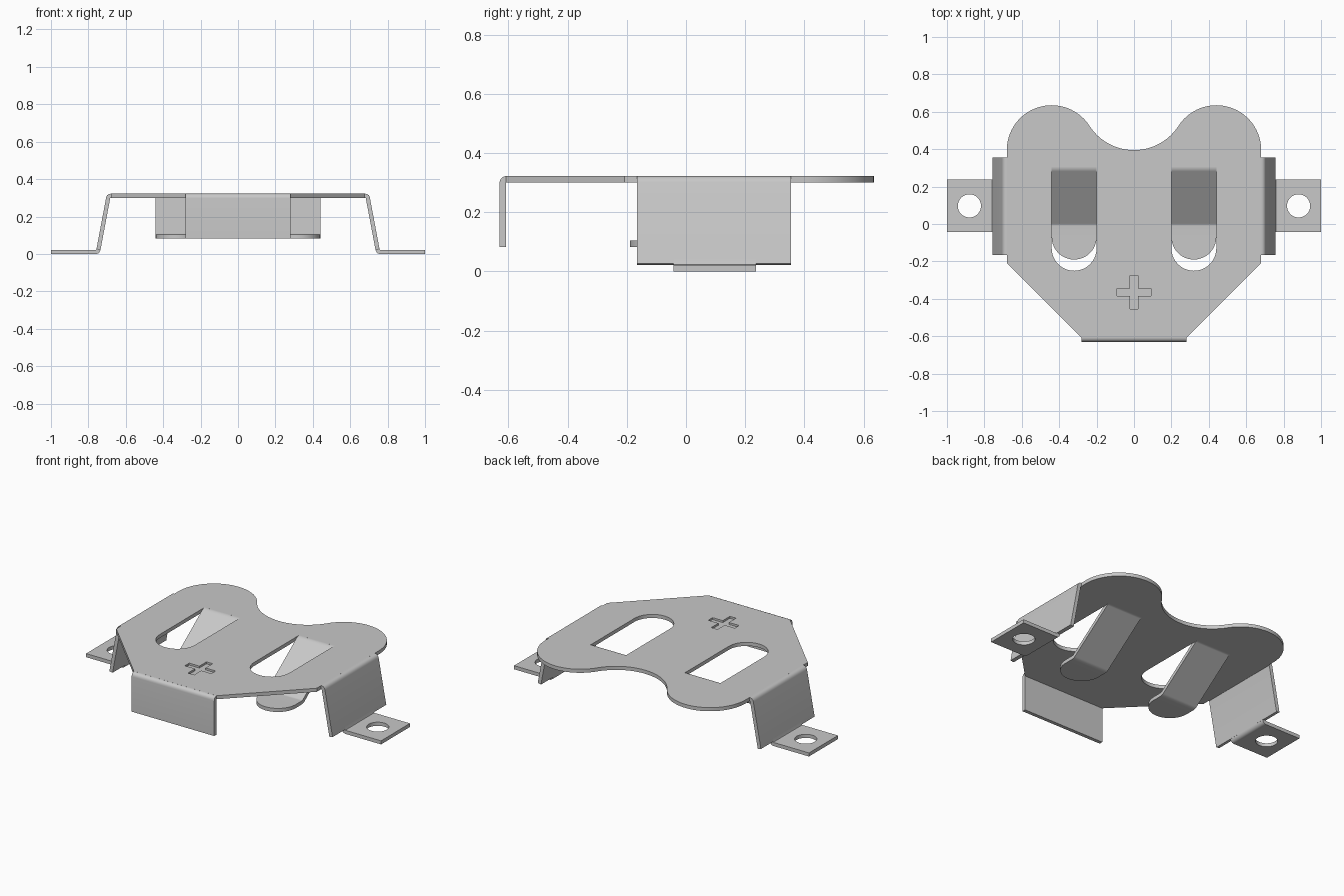
import bpy, bmesh, math
from mathutils import Vector

cube = bpy.data.objects.get("Cube")
if cube:
    bpy.data.objects.remove(cube, do_unlink=True)

T = 0.022            # sheet thickness
TOP = 0.322          # top of the main plate
MID = TOP - T / 2    # middle of the main sheet

metal = bpy.data.materials.new("grey metal")
metal.use_nodes = True
GREY = (0.58, 0.58, 0.58, 1)
metal.diffuse_color = GREY
metal.node_tree.nodes["Principled BSDF"].inputs["Base Color"].default_value = GREY


def activate(ob):
    bpy.ops.object.select_all(action='DESELECT')
    ob.select_set(True)
    bpy.context.view_layer.objects.active = ob


def finish(ob):
    """Bake modifiers, weld, fix normals and shade."""
    activate(ob)
    bpy.ops.object.convert(target='MESH')
    bm = bmesh.new()
    bm.from_mesh(ob.data)
    bmesh.ops.remove_doubles(bm, verts=bm.verts, dist=1e-5)
    bmesh.ops.recalc_face_normals(bm, faces=bm.faces)
    bm.to_mesh(ob.data)
    bm.free()
    ob.data.materials.clear()
    ob.data.materials.append(metal)
    bpy.ops.object.shade_smooth_by_angle(angle=math.radians(30))
    return ob


def arc(cx, cy, r, a0, a1, n):
    return [(cx + r * math.cos(math.radians(a0 + (a1 - a0) * i / n)),
             cy + r * math.sin(math.radians(a0 + (a1 - a0) * i / n))) for i in range(n + 1)]


def flat_sheet(name, rings, z0, z1):
    """Flat sheet from an outline followed by its holes."""
    cu = bpy.data.curves.new(name, 'CURVE')
    cu.dimensions = '2D'
    cu.fill_mode = 'BOTH'
    cu.extrude = (z1 - z0) / 2
    for ring in rings:
        sp = cu.splines.new('POLY')
        sp.points.add(len(ring) - 1)
        for p, (x, y) in zip(sp.points, ring):
            p.co = (x, y, 0, 1)
        sp.use_cyclic_u = True
    ob = bpy.data.objects.new(name, cu)
    ob.location.z = (z0 + z1) / 2
    bpy.context.collection.objects.link(ob)
    return finish(ob)


def bend(path, d, n=5):
    """Round the inner corners of a 2D path, starting d before each corner."""
    pts = [Vector(p) for p in path]
    out = [pts[0]]
    for a, b, c in zip(pts, pts[1:], pts[2:]):
        s = b + (a - b).normalized() * d
        e = b + (c - b).normalized() * d
        for i in range(n + 1):
            t = i / n
            out.append(s * (1 - t) ** 2 + b * 2 * t * (1 - t) + e * t * t)
    return out + [pts[-1]]


def ribbon(name, rows):
    """Bent strip of sheet from pairs of edge points."""
    me = bpy.data.meshes.new(name)
    verts = [p for row in rows for p in row]
    faces = [(2 * i, 2 * i + 1, 2 * i + 3, 2 * i + 2) for i in range(len(rows) - 1)]
    me.from_pydata(verts, [], faces)
    ob = bpy.data.objects.new(name, me)
    bpy.context.collection.objects.link(ob)
    mod = ob.modifiers.new("thickness", 'SOLIDIFY')
    mod.thickness = T
    mod.offset = 0
    mod.use_even_offset = True
    return finish(ob)


# Main plate: two round lobes joined by a tangent hollow, tapering to the front
LX, LY, LR = 0.44, 0.395, 0.24
R = (LX ** 2 - LR ** 2) / (2 * LR)
turn = math.degrees(math.atan2(R, LX))
half = [(0.28, -0.608), (0.68, -0.208)]
half += arc(LX, LY, LR, 0, 180 - turn, 28)
half += arc(0, LY + R, R, -turn, -90, 12)[1:]
outline = half + [(-x, y) for x, y in reversed(half[:-1])]
slots = []
for s in (1, -1):
    slots.append([(s * 0.20, 0.305)] +
                 [(s * x, y) for x, y in arc(0.32, -0.13, 0.12, 180, 360, 20)] +
                 [(s * 0.44, 0.305)])
plate = flat_sheet("main_plate", [outline] + slots, TOP - T, TOP)

# Shallow cross-shaped recess near the front
L, W, CY = 0.09, 0.021, -0.365
cross = [(L, -W), (L, W), (W, W), (W, L), (-W, L), (-W, W),
         (-L, W), (-L, -W), (-W, -W), (-W, -L), (W, -L), (W, -W)]
cutter = flat_sheet("cross_cutter", [[(x, y + CY) for x, y in cross]], TOP - 0.012, TOP + 0.03)
cutter.hide_render = True
cut = plate.modifiers.new("recess", 'BOOLEAN')
cut.operation = 'DIFFERENCE'
cut.solver = 'EXACT'
cut.object = cutter
finish(plate)
bpy.data.objects.remove(cutter, do_unlink=True)

# Front lip folded straight down
lip = bend([(-0.600, MID), (-0.619, MID), (-0.619, 0.083)], 0.014)
ribbon("front_lip", [((-0.28, y, z), (0.28, y, z)) for y, z in lip])

for s, side in ((1, "left"), (-1, "right")):
    # Sloping side wing
    wing = bend([(0.675, MID), (0.692, MID), (0.746, 0.024)], 0.013)
    ribbon(side + "_wing", [((s * x, -0.165, z), (s * x, 0.355, z)) for x, z in wing])

    # Narrow bend between the wing and the foot
    neck = bend([(0.743, 0.040), (0.749, T / 2), (0.775, T / 2)], 0.012)
    ribbon(side + "_foot_bend", [((s * x, -0.043, z), (s * x, 0.237, z)) for x, z in neck])

    # Foot with a round mounting hole
    foot = [(0.775, -0.043), (1.0, -0.043), (1.0, 0.237), (0.775, 0.237)]
    hole = arc(0.88, 0.097, 0.062, 0, 360, 32)[:-1]
    flat_sheet(side + "_foot", [[(s * x, y) for x, y in ring] for ring in (foot, hole)], 0, T)

    # Spring tongue pressed down out of the slot, with a rounded tip
    zt = 0.083 + T / 2
    tongue = bend([(0.308, MID), (0.296, MID), (0.0, zt), (-0.07, zt)], 0.011)
    rows = [(y, z, 0.12) for y, z in tongue]
    for i in range(1, 15):
        a = math.radians(i * 6.2)
        rows.append((-0.07 - 0.12 * math.sin(a), zt, 0.12 * math.cos(a)))
    ribbon(side + "_spring_tongue",
           [((s * 0.32 - w, y, z), (s * 0.32 + w, y, z)) for y, z, w in rows])
